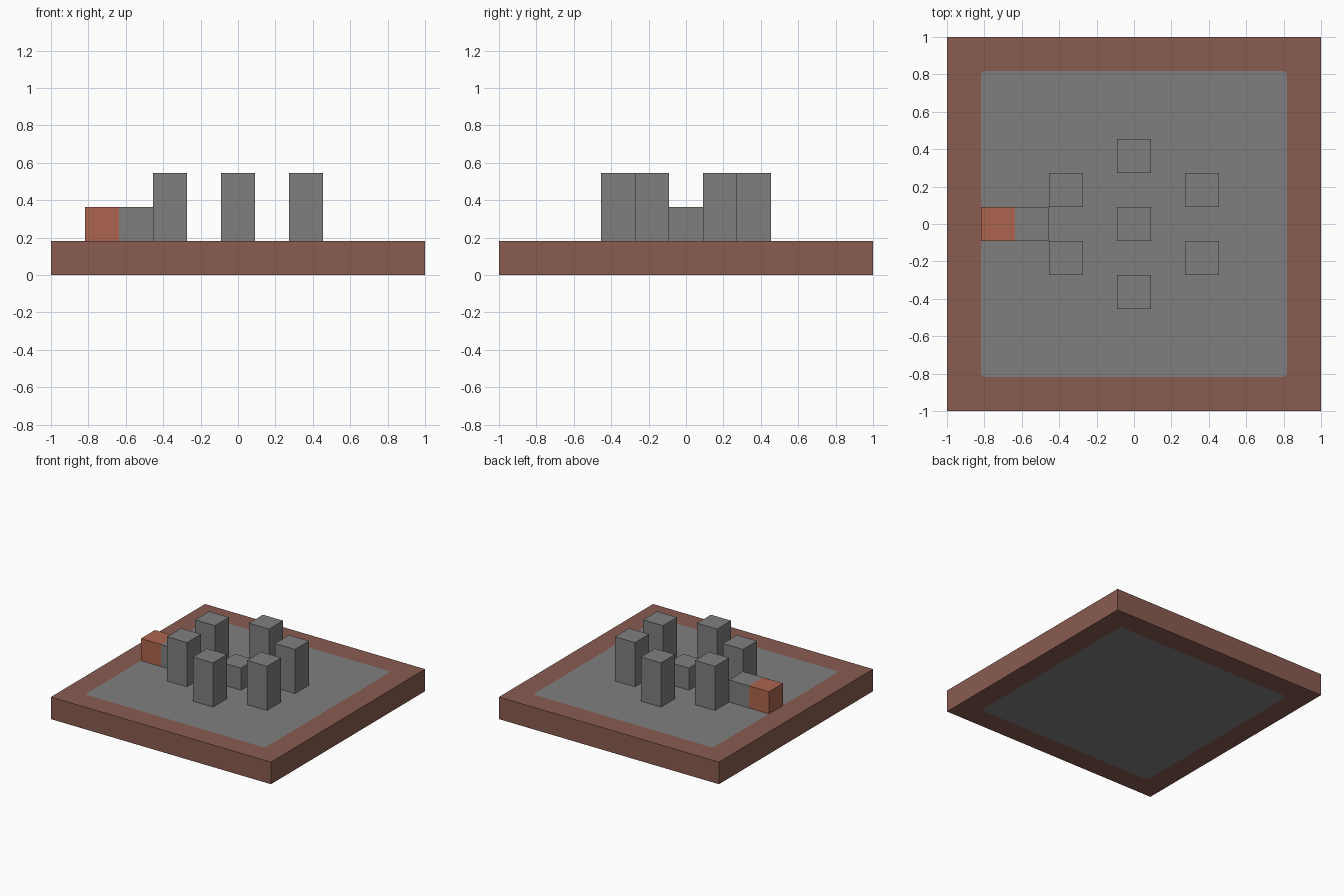
import bpy
import bmesh
from math import sin, cos, pi
from mathutils import Matrix

old = bpy.data.objects.get("Cube")
if old:
    bpy.data.objects.remove(old, do_unlink=True)

U = 2 / 11  # one module of the layout


def material(name, rgb):
    mat = bpy.data.materials.new(name)
    mat.use_nodes = True
    colour = (*rgb, 1)
    mat.diffuse_color = colour
    mat.node_tree.nodes["Principled BSDF"].inputs["Base Color"].default_value = colour
    return mat


brown = material("brown brick", (0.25, 0.107, 0.082))
grey = material("grey stone", (0.216, 0.212, 0.212))
orange = material("orange clay", (0.413, 0.13, 0.076))


def finish(name, bm, *mats):
    mesh = bpy.data.meshes.new(name)
    bm.to_mesh(mesh)
    bm.free()
    for mat in mats:
        mesh.materials.append(mat)
    obj = bpy.data.objects.new(name, mesh)
    bpy.context.collection.objects.link(obj)
    return obj


def block(name, x, y, height, mat):
    """Square block standing on the slab; all arguments in modules."""
    bm = bmesh.new()
    bmesh.ops.create_cube(bm, size=U)
    bm.transform(Matrix.Translation((x * U, y * U, (1 + height / 2) * U))
                 @ Matrix.Diagonal((1, 1, height, 1)))
    return finish(name, bm, mat)


def slab(name, radius, steps=3):
    """Slab with a flush, round-cornered panel in its top and bottom."""
    bm = bmesh.new()
    inner = 1 - U - radius
    quarter = pi / 2
    rims = []
    for z in (0, U):
        outer, arcs = [], []
        for k, (sx, sy) in enumerate(((1, 1), (-1, 1), (-1, -1), (1, -1))):
            outer.append(bm.verts.new((sx, sy, z)))
            angles = [quarter * (k + i / steps) for i in range(steps + 1)]
            arcs.append([bm.verts.new((sx * inner + radius * cos(a),
                                       sy * inner + radius * sin(a), z))
                         for a in angles])
        bm.faces.new([v for arc in arcs for v in arc]).material_index = 1
        for k in range(4):
            n = (k + 1) % 4
            bm.faces.new((outer[k], outer[n], arcs[n][0], arcs[k][-1]))
            for a, b in zip(arcs[k], arcs[k][1:]):
                bm.faces.new((outer[k], b, a))
        rims.append(outer)
    low, high = rims
    for k in range(4):
        n = (k + 1) % 4
        bm.faces.new((low[k], low[n], high[n], high[k]))
    bmesh.ops.recalc_face_normals(bm, faces=bm.faces)
    return finish(name, bm, brown, grey)


# Base with its paved panel
slab("base_slab", 0.025)

# Ring of six tall pillars around a low centre stone
for side, sx in (("left", 1), ("right", -1)):
    for end, sy in (("front", -1), ("back", 1)):
        block(f"{end}_{side}_pillar", 2 * sx, sy, 2, grey)
block("front_pillar", 0, -2, 2, grey)
block("back_pillar", 0, 2, 2, grey)
block("centre_stone", 0, 0, 1, grey)

# Low entrance pair on the right side
block("entrance_inner_block", -3, 0, 1, grey)
block("entrance_outer_block", -4, 0, 1, orange)
